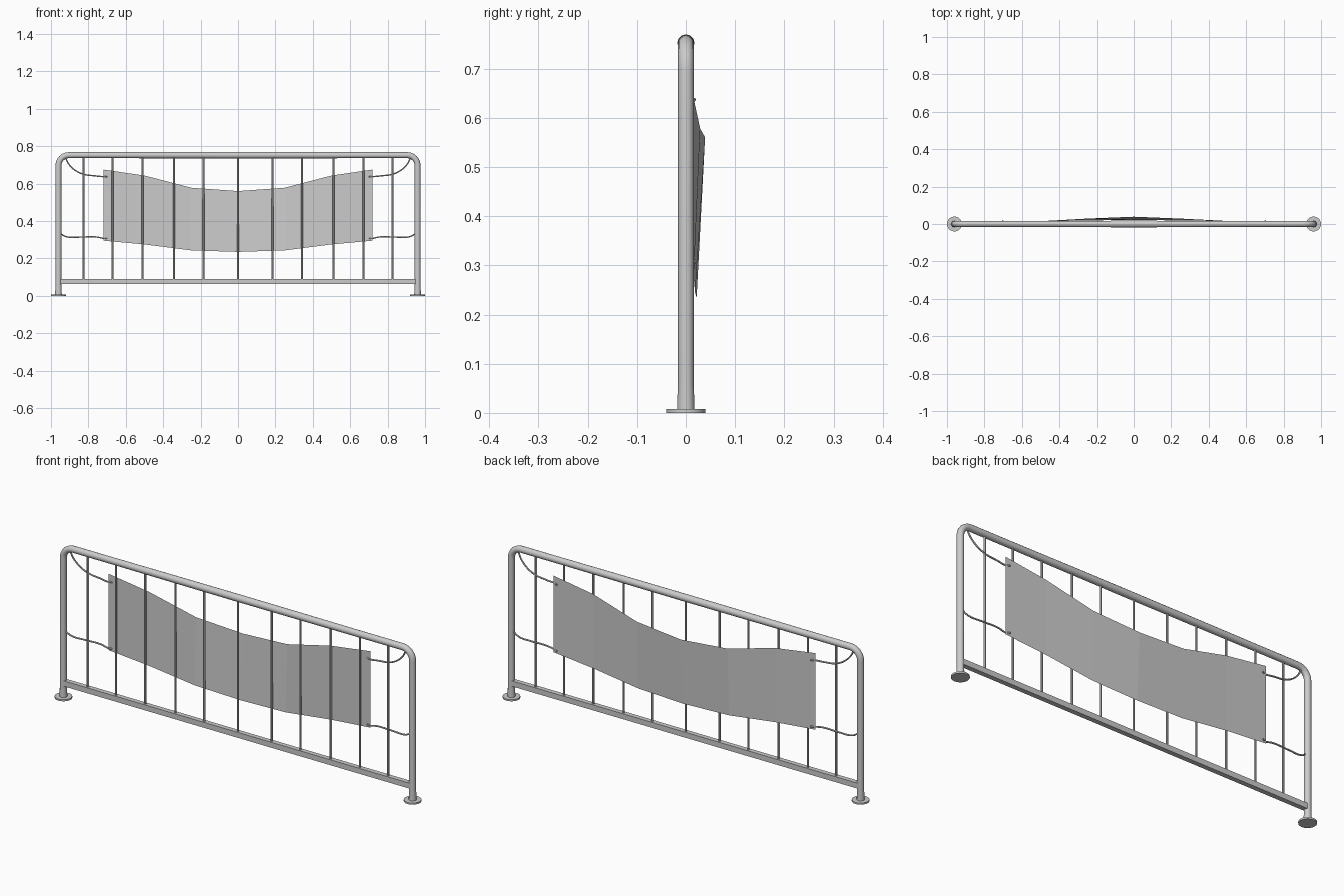
import bpy, bmesh, math
from mathutils import Vector

if "Cube" in bpy.data.objects:
    bpy.data.objects.remove(bpy.data.objects["Cube"])


def tube(name, pts, radius, scales=None, res=3, smooth_path=False):
    """Round tube swept along a path, converted to a mesh."""
    cu = bpy.data.curves.new(name, 'CURVE')
    cu.dimensions = '3D'
    cu.bevel_depth = radius
    cu.bevel_resolution = res
    cu.use_fill_caps = True
    if smooth_path:
        sp = cu.splines.new('BEZIER')
        sp.bezier_points.add(len(pts) - 1)
        for b, p in zip(sp.bezier_points, pts):
            b.co = p
            b.handle_left_type = b.handle_right_type = 'AUTO'
        sp.resolution_u = 5
    else:
        sp = cu.splines.new('POLY')
        sp.points.add(len(pts) - 1)
        for i, p in enumerate(pts):
            sp.points[i].co = (*p, 1)
            sp.points[i].radius = scales[i] if scales else 1
    ob = bpy.data.objects.new(name, cu)
    bpy.context.collection.objects.link(ob)
    bpy.ops.object.select_all(action='DESELECT')
    ob.select_set(True)
    bpy.context.view_layer.objects.active = ob
    bpy.ops.object.convert(target='MESH')
    ob = bpy.context.object
    bpy.ops.object.shade_smooth_by_angle(angle=math.radians(40))
    return ob


# Bent main frame: two legs, rounded corners and the slightly thicker top rail
LEG_X, TOP_Z, BEND = 0.96, 0.752, 0.055
half = [((LEG_X, 0, 0.004), 1.12), ((LEG_X, 0, 0.06), 1.0)]
for i in range(7):
    a = math.radians(15 * i)
    half.append(((LEG_X - BEND + BEND * math.cos(a), 0,
                  TOP_Z - BEND + BEND * math.sin(a)), 1.0))
half += [((0.7, 0, TOP_Z), 1.0), ((0.35, 0, TOP_Z), 1.06)]
path = half + [((0, 0, TOP_Z), 1.1)] + [((-p[0], 0, p[2]), s) for p, s in reversed(half)]
tube("main_frame", [p for p, s in path], 0.016, [s for p, s in path], res=4)

# Foot discs
for side in (-1, 1):
    bpy.ops.mesh.primitive_cylinder_add(vertices=20, radius=0.04, depth=0.008,
                                        location=(side * LEG_X, 0, 0.004))
    foot = bpy.context.object
    foot.name = "foot_disc"
    bpy.ops.object.shade_smooth_by_angle(angle=math.radians(40))

# Bottom rail
bpy.ops.mesh.primitive_cube_add(size=1, location=(0, 0, 0.077))
rail = bpy.context.object
rail.name = "bottom_rail"
rail.scale = (1.9, 0.024, 0.027)

# Vertical bars
for x in (0, 0.185, 0.343, 0.51, 0.67, 0.826):
    for side in ((1,) if x == 0 else (-1, 1)):
        tube("vertical_bar", [(side * x, 0, 0.08), (side * x, 0, 0.75)], 0.0055, res=1)

# Sagging banner: x, top z, top y, bottom z, bottom y
cols = [(0, 0.56, 0.039, 0.235, 0.022), (0.25, 0.578, 0.029, 0.243, 0.019),
        (0.5, 0.643, 0.015, 0.275, 0.016), (0.72, 0.675, 0.012, 0.295, 0.013)]
cols = [(-c[0], *c[1:]) for c in reversed(cols[1:])] + cols
bm = bmesh.new()
rows = [(bm.verts.new((x, ty, tz)), bm.verts.new((x, by, bz))) for x, tz, ty, bz, by in cols]
for a, b in zip(rows, rows[1:]):
    bm.faces.new((a[0], b[0], b[1], a[1]))
me = bpy.data.meshes.new("banner")
bm.to_mesh(me)
bm.free()
banner = bpy.data.objects.new("banner", me)
bpy.context.collection.objects.link(banner)

# Ropes tying the banner corners to the frame
upper = [(0.925, 0, 0.742), (0.9, 0.003, 0.698), (0.84, 0.007, 0.655),
         (0.76, 0.009, 0.641), (0.715, 0.008, 0.637), (0.698, 0.017, 0.637)]
lower = [(0.955, 0, 0.338), (0.92, 0.004, 0.317), (0.85, 0.008, 0.314),
         (0.76, 0.009, 0.315), (0.715, 0.009, 0.307), (0.698, 0.018, 0.307)]
for name, pts in (("upper_rope", upper), ("lower_rope", lower)):
    for side in (-1, 1):
        tube(name, [Vector((side * x, y, z)) for x, y, z in pts], 0.004, res=1,
             smooth_path=True)
